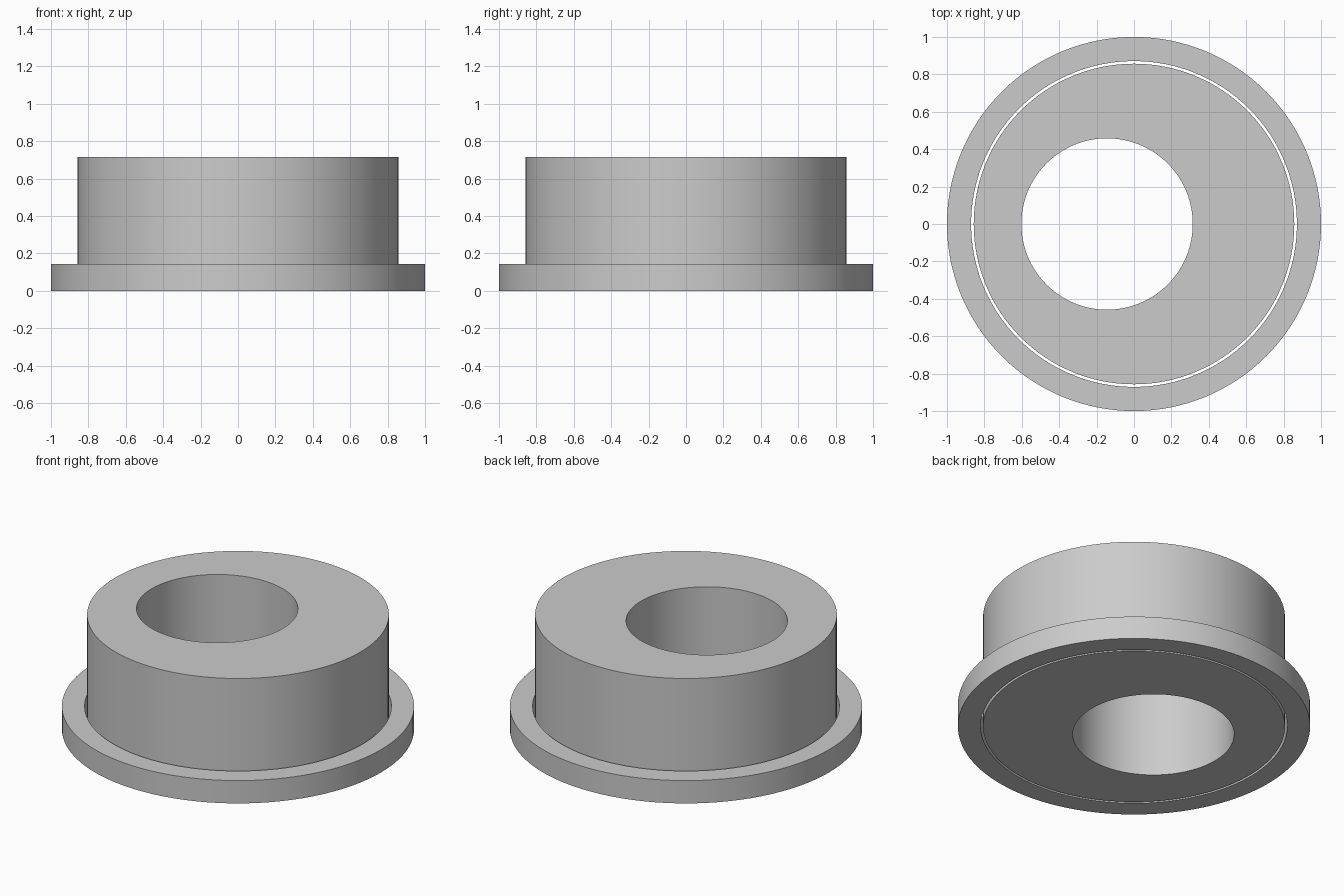
import bpy, bmesh, math

SEGMENTS = 128
cube = bpy.data.objects.get("Cube")
if cube:
    bpy.data.objects.remove(cube, do_unlink=True)

grey = bpy.data.materials.new("plain_grey")
grey.use_nodes = True
colour = (0.6, 0.6, 0.6, 1)
grey.diffuse_color = colour
grey.node_tree.nodes["Principled BSDF"].inputs["Base Color"].default_value = colour


def tube(name, outer, inner, height, bore_x=0):
    """Flat-ended tube whose bore may sit off centre along x."""
    bm = bmesh.new()

    def loop(radius, x, z):
        turns = [math.tau * i / SEGMENTS for i in range(SEGMENTS)]
        return [bm.verts.new((x + radius * math.cos(a), radius * math.sin(a), z)) for a in turns]

    # Outer wall, top, bore and underside, in order around the section
    loops = [loop(outer, 0, 0), loop(outer, 0, height),
             loop(inner, bore_x, height), loop(inner, bore_x, 0)]
    for k, a in enumerate(loops):
        b = loops[(k + 1) % len(loops)]
        for i in range(SEGMENTS):
            j = (i + 1) % SEGMENTS
            bm.faces.new((a[i], a[j], b[j], b[i]))
    bmesh.ops.recalc_face_normals(bm, faces=bm.faces)

    mesh = bpy.data.meshes.new(name)
    bm.to_mesh(mesh)
    bm.free()
    mesh.materials.append(grey)
    obj = bpy.data.objects.new(name, mesh)
    bpy.context.collection.objects.link(obj)
    bpy.ops.object.select_all(action="DESELECT")
    obj.select_set(True)
    bpy.context.view_layer.objects.active = obj
    bpy.ops.object.shade_smooth_by_angle(angle=math.radians(30))
    return obj


# Loose outer ring, with a thin gap around the hub
tube("outer_ring", 1, 0.871, 0.143)
# Hub with an off-centre bore
tube("eccentric_hub", 0.857, 0.458, 0.716, bore_x=-0.144)
